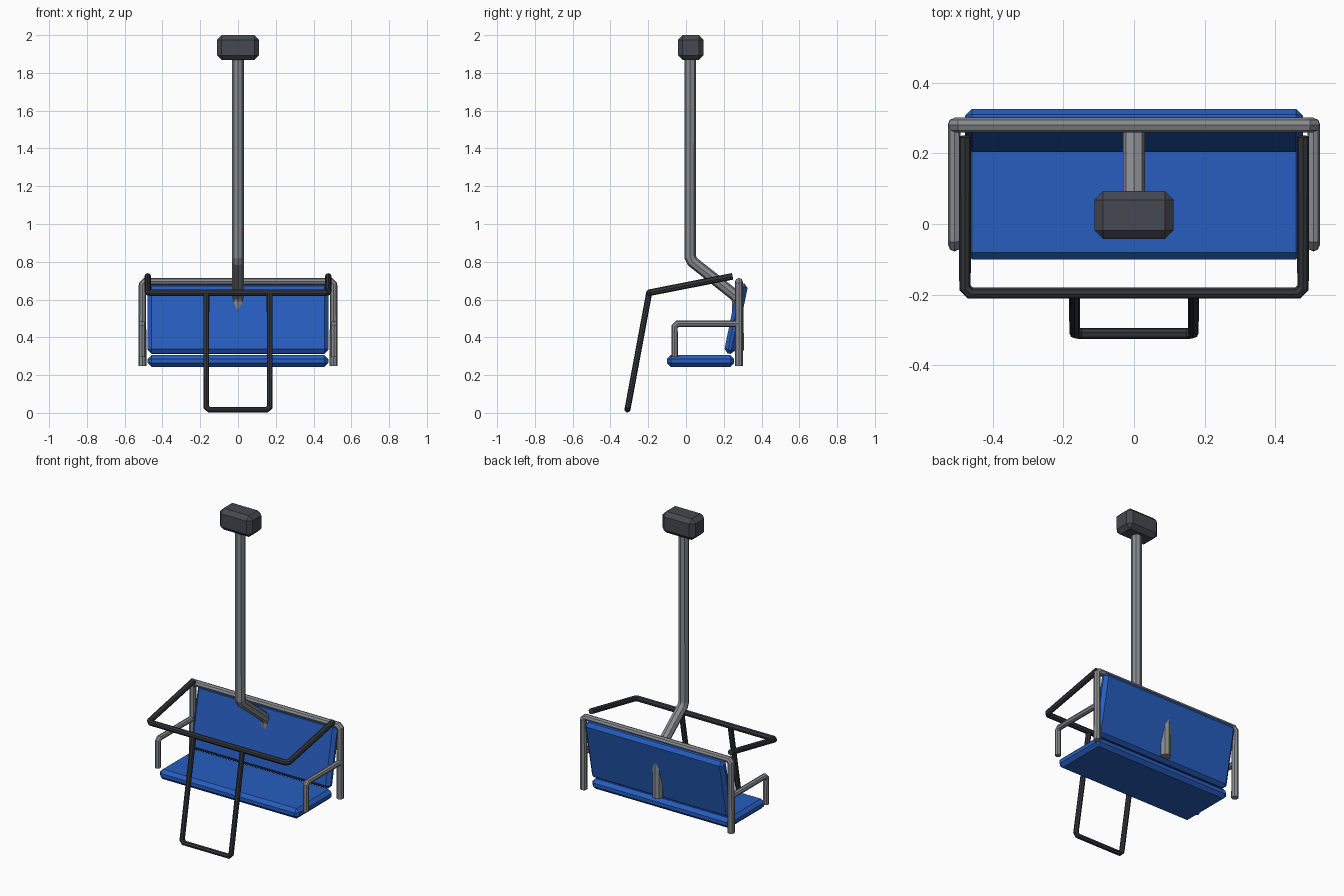
import bpy, math
from mathutils import Vector

if "Cube" in bpy.data.objects:
    bpy.data.objects.remove(bpy.data.objects["Cube"])


def material(name, rgb):
    m = bpy.data.materials.new(name)
    m.diffuse_color = (*rgb, 1)
    m.use_nodes = True
    m.node_tree.nodes["Principled BSDF"].inputs["Base Color"].default_value = m.diffuse_color
    return m


BLUE = material("seat blue", (0.02, 0.11, 0.52))
GREY = material("steel grey", (0.25, 0.26, 0.28))
DARK = material("dark metal", (0.06, 0.065, 0.08))
BLACK = material("black bar", (0.035, 0.037, 0.043))


def box(name, centre, size, bevel, mat, tilt=0):
    bpy.ops.mesh.primitive_cube_add(size=1, location=centre)
    ob = bpy.context.object
    ob.name = name
    ob.scale = size
    bpy.ops.object.transform_apply(location=False, rotation=False, scale=True)
    ob.rotation_euler.x = tilt
    mod = ob.modifiers.new("chamfer", 'BEVEL')
    mod.width, mod.segments = bevel, 1
    ob.data.materials.append(mat)
    return ob


def tube(name, points, radius, mat, cut=0.015):
    """Eight-sided tube along a path, with each corner cut into a short bend."""
    pts = [Vector(p) for p in points]
    path = [pts[0]]
    for a, b, c in zip(pts, pts[1:], pts[2:]):
        path += [b + (a - b).normalized() * cut, b + (c - b).normalized() * cut]
    path.append(pts[-1])
    cu = bpy.data.curves.new(name, 'CURVE')
    cu.dimensions = '3D'
    cu.bevel_depth, cu.bevel_resolution = radius, 2
    cu.use_fill_caps = True
    sp = cu.splines.new('POLY')
    sp.points.add(len(path) - 1)
    for q, p in zip(sp.points, path):
        q.co = (*p, 1)
    sp.use_smooth = False
    cu.materials.append(mat)
    ob = bpy.data.objects.new(name, cu)
    bpy.context.collection.objects.link(ob)
    # turn the curve into a mesh
    for o in bpy.context.selected_objects:
        o.select_set(False)
    ob.select_set(True)
    bpy.context.view_layer.objects.active = ob
    bpy.ops.object.convert(target='MESH')
    return bpy.context.object


# Cable grip and hanger pole
box("cable_grip", (0, 0.025, 1.934), (0.224, 0.136, 0.132), 0.025, DARK)
tube("hanger_pole", [(0, 0.022, 1.9), (0, 0.022, 0.81), (0, 0.275, 0.61),
                     (0, 0.275, 0.33)], 0.031, GREY)

# Seat and tilted backrest
box("seat", (0, 0.077, 0.275), (0.956, 0.355, 0.062), 0.02, BLUE)
box("backrest", (0, 0.265, 0.5), (0.956, 0.055, 0.38), 0.02, BLUE, math.radians(-11.5))

# Rear frame and armrests
X = 0.506
tube("rear_frame", [(-X, 0.28, 0.247), (-X, 0.28, 0.695), (X, 0.28, 0.695),
                    (X, 0.28, 0.247)], 0.021, GREY)
for side, s in (("left", -1), ("right", 1)):
    x = s * 0.508
    tube(side + "_armrest", [(x, 0.28, 0.472), (x, -0.06, 0.472), (x, -0.06, 0.295)],
         0.0175, GREY)

# Safety bar and footrest
tube("safety_bar", [(-0.478, 0.247, 0.723), (-0.478, -0.195, 0.636),
                    (0.478, -0.195, 0.636), (0.478, 0.247, 0.723)], 0.0175, BLACK)
tube("footrest", [(-0.168, -0.195, 0.636), (-0.168, -0.31, 0.017),
                  (0.168, -0.31, 0.017), (0.168, -0.195, 0.636)], 0.016, BLACK)
